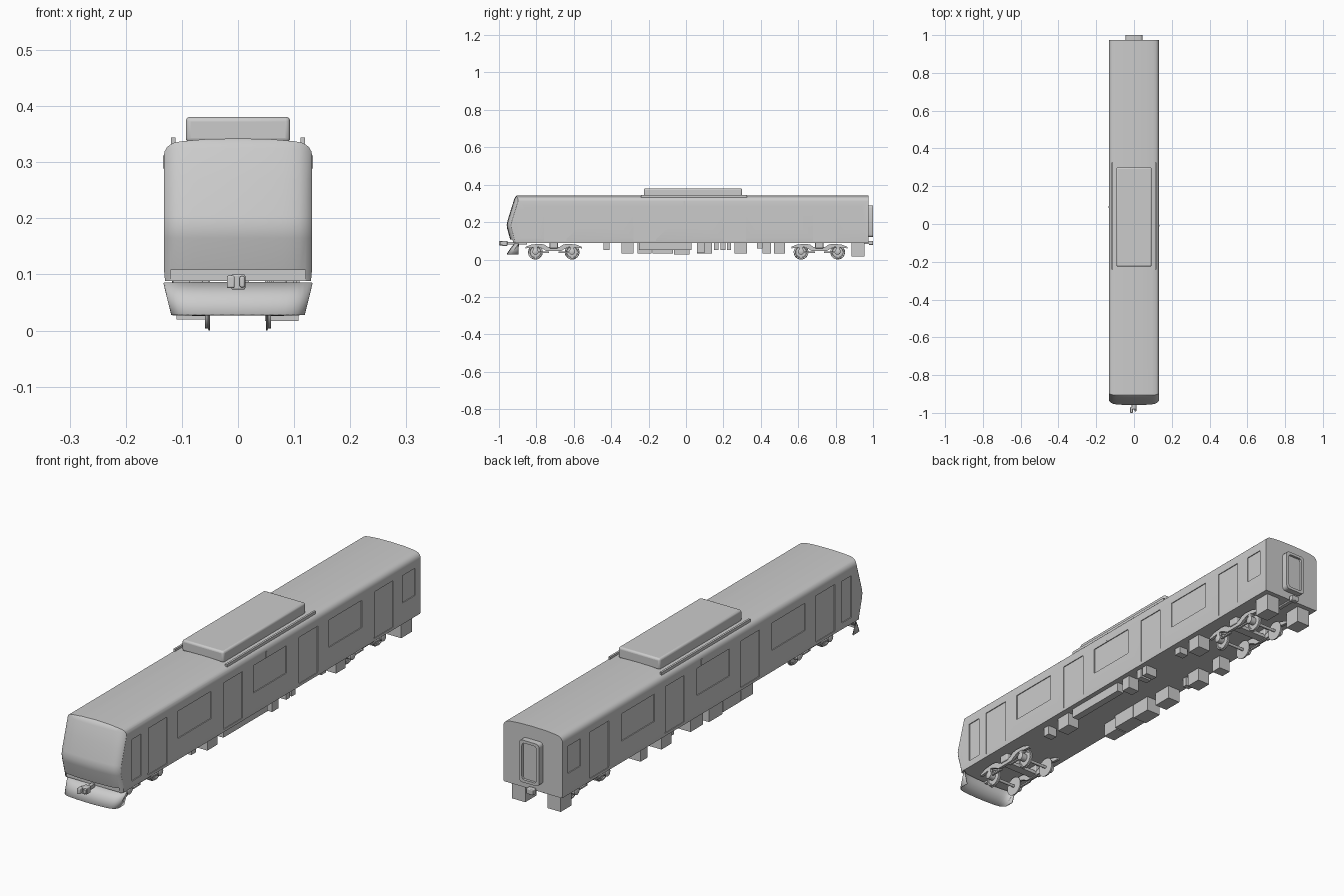
import bpy, bmesh, math


def make(name, bm, smooth=True):
    bmesh.ops.recalc_face_normals(bm, faces=bm.faces)
    me = bpy.data.meshes.new(name)
    bm.to_mesh(me)
    bm.free()
    ob = bpy.data.objects.new(name, me)
    bpy.context.collection.objects.link(ob)
    if smooth:
        soften(ob)
    return ob


def activate(ob):
    bpy.ops.object.select_all(action='DESELECT')
    ob.select_set(True)
    bpy.context.view_layer.objects.active = ob


def soften(ob):
    activate(ob)
    bpy.ops.object.shade_smooth_by_angle(angle=math.radians(32))


def loft(name, loops, smooth=True):
    """Closed solid through matching closed loops."""
    bm = bmesh.new()
    rings = [[bm.verts.new(p) for p in lp] for lp in loops]
    n = len(rings[0])
    for a, b in zip(rings, rings[1:]):
        for i in range(n):
            bm.faces.new((a[i], a[(i + 1) % n], b[(i + 1) % n], b[i]))
    bm.faces.new(rings[0])
    bm.faces.new(rings[-1][::-1])
    return make(name, bm, smooth)


def box(name, x0, x1, y0, y1, z0, z1, bevel=0.0):
    pts = [(x0, z0), (x1, z0), (x1, z1), (x0, z1)]
    ob = loft(name, [[(x, y, z) for x, z in pts] for y in (y0, y1)], False)
    if bevel:
        m = ob.modifiers.new("bevel", 'BEVEL')
        m.width, m.segments = bevel, 3
        soften(ob)
    return ob


def turned(name, profile, y, z, n=24):
    """Solid of revolution about the x axis; profile holds (x, radius)."""
    return loft(name, [[(x, y + r * math.cos(2 * math.pi * i / n), z + r * math.sin(2 * math.pi * i / n))
                        for i in range(n)] for x, r in profile])


def boolean(ob, cutter, op):
    m = ob.modifiers.new("bool", 'BOOLEAN')
    m.operation, m.object, m.solver = op, cutter, 'EXACT'
    activate(ob)
    bpy.ops.object.modifier_apply(modifier=m.name)
    bpy.data.objects.remove(cutter)


def nose(x):
    """Plan curve of the front end: slight bow with rounded corners."""
    t = abs(x) / 0.132
    return 0.008 * t ** 2 + 0.016 * t ** 12


# Body shell: rounded roof section run along the car
half = [(0.130, 0.088), (0.132, 0.11), (0.132, 0.312)]
half += [(0.106 + 0.026 * math.cos(a), 0.312 + 0.024 * math.sin(a))
         for a in [math.radians(d) for d in (18, 36, 54, 72)]]
half += [(0.10, 0.3375), (0.06, 0.341), (0.0, 0.3425)]
section = half + [(-x, z) for x, z in half[-2::-1]]
body = loft("body_shell", [[(x, y, z) for x, z in section] for y in (-0.99, 0.975)])

# Raked and curved cab front
side = [(-0.895, 0.36), (-0.903, 0.344), (-0.912, 0.337), (-0.918, 0.325), (-0.935, 0.27),
        (-0.955, 0.205), (-0.959, 0.185), (-0.956, 0.165), (-0.938, 0.10), (-0.934, 0.07)]
xs = [0.136 * math.sin(math.pi / 2 * i / 10) for i in range(-10, 11)]
boolean(body, loft("cab_cutter", [[(x, y + nose(x), z) for y, z in side] + [(x, 1.1, 0.07), (x, 1.1, 0.36)]
                                  for x in xs]), 'INTERSECT')
boolean(body, box("ledge_cutter", -0.12, 0.12, -1.1, -0.922, 0.05, 0.108), 'DIFFERENCE')

# Shallow door and window recesses on both sides
openings = [(-0.865, -0.805, 0.115, 0.283), (0.86, 0.94, 0.175, 0.285)]
for k in range(4):
    d = 0.48 * k
    openings.append((-0.76 + d, -0.64 + d, 0.1, 0.288))
    if k < 3:
        openings.append((-0.57 + d, -0.36 + d, 0.175, 0.285))
for y0, y1, z0, z1 in openings:
    for s in (-1, 1):
        a, b = sorted((s * 0.1285, s * 0.15))
        boolean(body, box("opening_cutter", a, b, y0, y1, z0, z1), 'DIFFERENCE')
soften(body)

# Skirt below the cab: thin plate wrapping round the corners
bm = bmesh.new()
rows = []
for z, y, w in ((0.085, -0.917, 0.131), (0.06, -0.936, 0.125), (0.028, -0.957, 0.117)):
    pts = [(-w, -0.895)] + [(x * w / 0.136, y + nose(x * 0.97)) for x in xs] + [(w, -0.895)]
    rows.append([bm.verts.new((px, py, z)) for px, py in pts])
for a, b in zip(rows, rows[1:]):
    for i in range(len(a) - 1):
        bm.faces.new((a[i], a[i + 1], b[i + 1], b[i]))
skirt = make("front_skirt", bm)
sol = skirt.modifiers.new("thickness", 'SOLIDIFY')
sol.thickness, sol.offset = 0.004, 0

# Roof cooling unit and side rails
box("roof_unit", -0.093, 0.093, -0.225, 0.30, 0.335, 0.381, 0.008)
for s in (-1, 1):
    box("roof_rail", s * 0.115 - 0.004, s * 0.115 + 0.004, -0.24, 0.325, 0.328, 0.344)
    box("side_lamp", s * 0.131 - 0.003, s * 0.131 + 0.003, 0.04 - s * 0.05 - 0.004, 0.04 - s * 0.05 + 0.004,
        0.289, 0.312)

# Rear gangway frame with recessed centre
r, cx, cz = 0.014, 0.031, (0.134, 0.276)
ring = [(sx * cx + r * math.cos(math.radians(a)), cz[k] + r * math.sin(math.radians(a)))
        for sx, k, st in ((1, 1, 0), (-1, 1, 90), (-1, 0, 180), (1, 0, 270))
        for a in range(st, st + 91, 30)]
inner = [(x * 0.72, 0.205 + (z - 0.205) * 0.87) for x, z in ring]
loft("gangway_frame", [[(x, y, z) for x, z in p] for p, y in
                       ((ring, 0.97), (ring, 1.0), (inner, 1.0), (inner, 0.99))])

# Couplers
box("front_coupler_shank", -0.007, 0.007, -0.968, -0.85, 0.08, 0.094)
box("front_coupler_head", -0.012, 0.013, -0.982, -0.955, 0.073, 0.1, 0.003)
box("front_coupler_jaw", -0.02, -0.006, -1.0, -0.968, 0.076, 0.098, 0.003)
box("front_coupler_knuckle", 0.003, 0.012, -0.992, -0.97, 0.077, 0.097, 0.003)
box("rear_coupler_shank", -0.008, 0.008, 0.90, 0.985, 0.082, 0.096)
box("rear_coupler_head", -0.018, 0.014, 0.978, 1.0, 0.078, 0.1, 0.003)

# Bogies
frame_half = [(0.0, 0.066), (0.03, 0.066), (0.05, 0.08), (0.075, 0.084), (0.12, 0.08), (0.15, 0.068),
              (0.15, 0.06), (0.12, 0.062), (0.1, 0.068), (0.08, 0.066), (0.06, 0.058), (0.04, 0.046), (0.0, 0.046)]
frame = frame_half + [(-y, z) for y, z in frame_half[-2:0:-1]]
for c in (-0.707, 0.713):
    for s in (-1, 1):
        loft("bogie_side_frame", [[(s * x, c + y, z) for y, z in frame] for x in (0.068, 0.08)])
        box("bogie_spring", s * 0.074 - 0.012, s * 0.074 + 0.012, c - 0.022, c + 0.022, 0.06, 0.092, 0.004)
        for w in (-0.098, 0.098):
            turned("wheel", [(s * 0.05, 0.012), (s * 0.05, 0.0395), (s * 0.052, 0.0395), (s * 0.0535, 0.036),
                             (s * 0.059, 0.0355), (s * 0.059, 0.03), (s * 0.056, 0.028),
                             (s * 0.057, 0.012)], c + w, 0.0395, 28)
            turned("axle_box", [(s * 0.058, 0.016), (s * 0.082, 0.016), (s * 0.085, 0.011)], c + w, 0.042, 16)
            box("axle_guide", s * 0.074 - 0.005, s * 0.074 + 0.005, c + w - 0.01, c + w + 0.01, 0.045, 0.078)
            box("brake_link", s * 0.074 - 0.004, s * 0.074 + 0.004, *sorted((c + w * 0.25, c + w * 0.95)),
                0.036, 0.042)
    for w in (-0.098, 0.098):
        turned("axle", [(-0.06, 0.006), (0.06, 0.006)], c + w, 0.0395, 12)
    box("bogie_bolster", -0.07, 0.07, c - 0.018, c + 0.018, 0.05, 0.064)
    box("bogie_pivot", -0.02, 0.02, c - 0.02, c + 0.02, 0.06, 0.092)

# Underfloor equipment boxes: x centre, half width, y range, bottom z
for x, w, y0, y1, z in (
        (0.08, 0.02, -0.44, -0.41, 0.05), (0.08, 0.025, -0.345, -0.28, 0.033),
        (0.095, 0.015, -0.25, 0.03, 0.05), (0.085, 0.025, 0.06, 0.10, 0.035),
        (0.085, 0.025, 0.15, 0.175, 0.05), (0.085, 0.025, 0.185, 0.21, 0.05),
        (0.085, 0.02, 0.38, 0.41, 0.06), (0.08, 0.028, 0.47, 0.53, 0.033),
        (0.078, 0.03, 0.885, 0.955, 0.017),
        (-0.09, 0.026, -0.26, -0.185, 0.033), (-0.085, 0.032, -0.18, -0.07, 0.033),
        (-0.085, 0.032, -0.065, 0.02, 0.027), (-0.09, 0.028, 0.06, 0.14, 0.033),
        (-0.09, 0.028, 0.26, 0.325, 0.033), (-0.09, 0.026, 0.41, 0.455, 0.033),
        (-0.085, 0.015, 0.22, 0.24, 0.05), (-0.08, 0.03, 0.885, 0.955, 0.02)):
    box("underfloor_box", x - w, x + w, y0, y1, z, 0.092)
